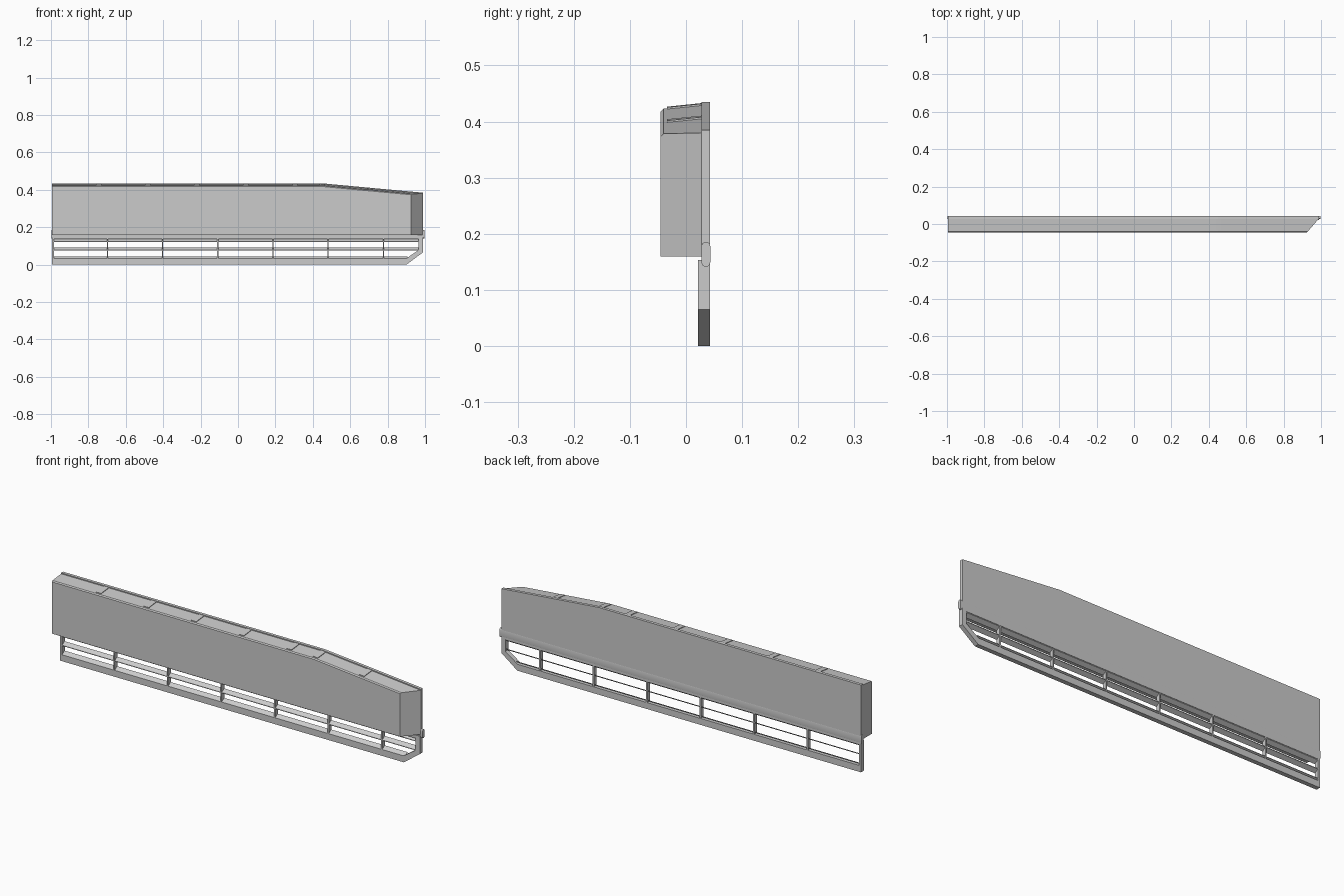
import bpy, bmesh, math

if "Cube" in bpy.data.objects:
    bpy.data.objects.remove(bpy.data.objects["Cube"])


def loft(name, sections):
    """Join matching closed sections (lists of xyz points) and cap the ends."""
    bm = bmesh.new()
    rings = [[bm.verts.new(p) for p in s] for s in sections]
    n = len(rings[0])
    for a, b in zip(rings, rings[1:]):
        for i in range(n):
            j = (i + 1) % n
            bm.faces.new((a[i], a[j], b[j], b[i]))
    bm.faces.new(rings[0])
    bm.faces.new(rings[-1])
    return finish(name, bm)


def finish(name, bm):
    bmesh.ops.recalc_face_normals(bm, faces=bm.faces)
    me = bpy.data.meshes.new(name)
    bm.to_mesh(me)
    bm.free()
    ob = bpy.data.objects.new(name, me)
    bpy.context.collection.objects.link(ob)
    return ob


def along_x(name, profile, x0, x1):
    return loft(name, [[(x, y, z) for y, z in profile] for x in (x0, x1)])


def along_y(name, outline, y0, y1):
    return loft(name, [[(x, y, z) for x, z in outline] for y in (y0, y1)])


X0, X1, BEND = -0.995, 0.988, 0.45
YF, YM, YB = -0.045, 0.028, 0.043


def drop(x):
    return max(0, x - BEND) * 0.093


def top_z(x, y):
    return 0.423 + (y + 0.04) * 0.103 - drop(x)


# Main box: bevelled front edge, sloping top, diagonal right end
profile = [(YF, 0.16), (YF, 0.418), (-0.04, 0.423), (YM, 0.43), (YM, 0.16)]


def box_section(x_of_y):
    return [(x_of_y(y), y, z - (drop(x_of_y(y)) if z > 0.2 else 0))
            for y, z in profile]


loft("side_box", [box_section(lambda y: X0),
                  box_section(lambda y: BEND),
                  box_section(lambda y: 0.925 + (y - YF) * 0.863)])

# Back board, slightly taller than the box
along_y("back_board", [(X0, 0.155), (X1, 0.155), (X1, 0.385),
                       (BEND, 0.435), (X0, 0.435)], YM, YB)

# Thin raised ribs across the top
for cx in (-0.745, -0.482, -0.22, 0.042, 0.305, 0.45, 0.705):
    secs = []
    for x in (cx - 0.014, cx + 0.014):
        secs.append([(x, y, top_z(x, y) + dz) for y, dz in
                     ((-0.034, -0.003), (-0.034, 0.003), (0.029, 0.003), (0.029, -0.003))])
    loft("top_rib", secs)

# Rounded hinge rail between box and lower frame
r, yc = 0.0078, 0.0355
rail = [(yc + r * math.cos(a), (0.178 if k < 9 else 0.149) + r * math.sin(a))
        for k in range(18)
        for a in [math.pi * (k if k < 9 else k - 1) / 8]]
rail_ob = along_x("hinge_rail", rail, -0.998, 0.998)
for p in rail_ob.data.polygons:
    p.use_smooth = len(p.vertices) == 4
rail_ob.data.set_sharp_from_angle(angle=math.radians(40))

# Lower open frame with a cut right corner
outer = [(X0, 0), (0.9, 0), (X1, 0.065), (X1, 0.153), (X0, 0.153)]
inner = [(-0.985, 0.032), (0.898, 0.032), (0.965, 0.078), (0.965, 0.137), (-0.985, 0.137)]
YL = 0.021
bm = bmesh.new()
rings = [[bm.verts.new((x, y, z)) for x, z in pts]
         for pts, y in ((outer, YL), (outer, YB), (inner, YB), (inner, YL))]
for k in range(4):
    a, b = rings[k], rings[(k + 1) % 4]
    for i in range(5):
        j = (i + 1) % 5
        bm.faces.new((a[i], a[j], b[j], b[i]))
finish("lower_frame", bm)

# Tilted louvre slats, low at the front
for z, end in ((0.029, 0.905), (0.076, 0.967), (0.121, 0.967)):
    along_x("louvre_slat", [(0.022, z), (0.041, z + 0.013),
                            (0.041, z + 0.016), (0.022, z + 0.003)], -0.987, end)

# Slim uprights dividing the opening
for i in range(6):
    x = -0.698 + i * 0.295
    along_y("frame_upright", [(x - 0.003, 0.03), (x + 0.003, 0.03),
                              (x + 0.003, 0.139), (x - 0.003, 0.139)], YL + 0.001, YB - 0.001)
